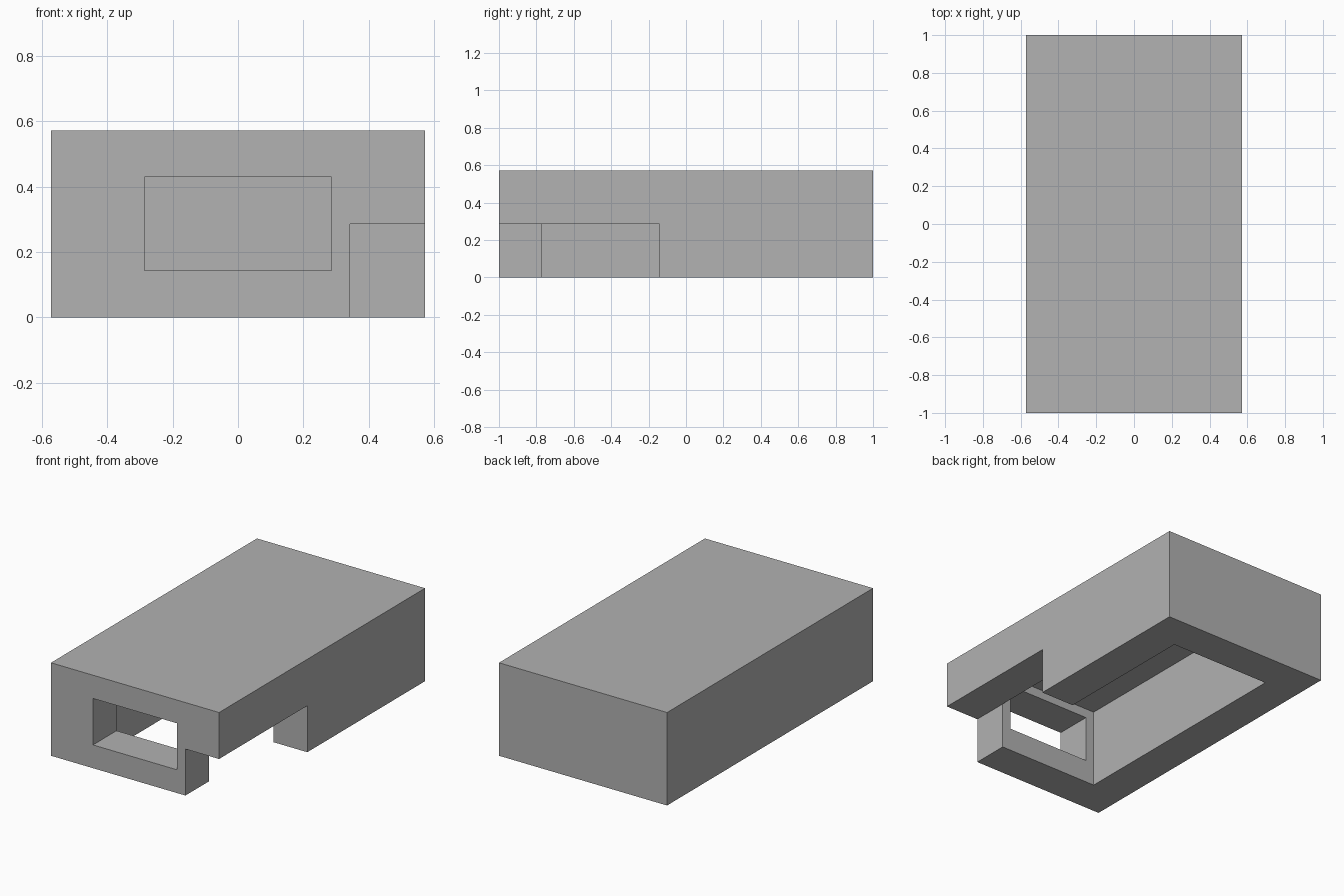
import bpy
import bmesh
from mathutils import Matrix, Vector

cube = bpy.data.objects.get("Cube")
if cube:
    bpy.data.objects.remove(cube, do_unlink=True)

# Whole design units keep the cuts exact; the finished mesh is scaled down.
UNIT = 2 / 35
WIDTH, LENGTH, HEIGHT, WALL = 20, 35, 10, 4
X, Y = WIDTH / 2, LENGTH / 2

grey = bpy.data.materials.new("plain_grey")
grey.use_nodes = True
grey.diffuse_color = (0.445, 0.445, 0.445, 1)
grey.node_tree.nodes["Principled BSDF"].inputs["Base Color"].default_value = grey.diffuse_color


def block(name, low, high):
    """Box between two opposite corners."""
    low, high = Vector(low), Vector(high)
    bm = bmesh.new()
    place = Matrix.Translation((low + high) / 2) @ Matrix.Diagonal((*(high - low), 1))
    bmesh.ops.create_cube(bm, size=1, matrix=place)
    mesh = bpy.data.meshes.new(name)
    bm.to_mesh(mesh)
    bm.free()
    mesh.materials.append(grey)
    obj = bpy.data.objects.new(name, mesh)
    bpy.context.collection.objects.link(obj)
    return obj


# Outer shell
shell = block("hollow_shell", (-X, -Y, 0), (X, Y, HEIGHT))

# Cavity open below, window through the front wall, notch in the front left corner
cutters = [
    block("cavity_cutter", (WALL - X, WALL - Y, -1), (X - WALL, Y - WALL, 8.5)),
    block("window_cutter", (-5, -Y - 1, 2.5), (5, WALL - Y + 1, 7.5)),
    block("notch_cutter", (X - WALL, -Y - 1, -1), (X + 1, 15 - Y, 5)),
]
for cutter in cutters:
    cutter.hide_render = True
    cut = shell.modifiers.new(cutter.name, 'BOOLEAN')
    cut.operation = 'DIFFERENCE'
    cut.solver = 'EXACT'
    cut.object = cutter

# Bake the cuts and discard the cutters
bpy.context.view_layer.update()
baked = bpy.data.meshes.new_from_object(shell.evaluated_get(bpy.context.evaluated_depsgraph_get()))
shell.modifiers.clear()
shell.data = baked
for cutter in cutters:
    bpy.data.objects.remove(cutter, do_unlink=True)
baked.transform(Matrix.Scale(UNIT, 4))
